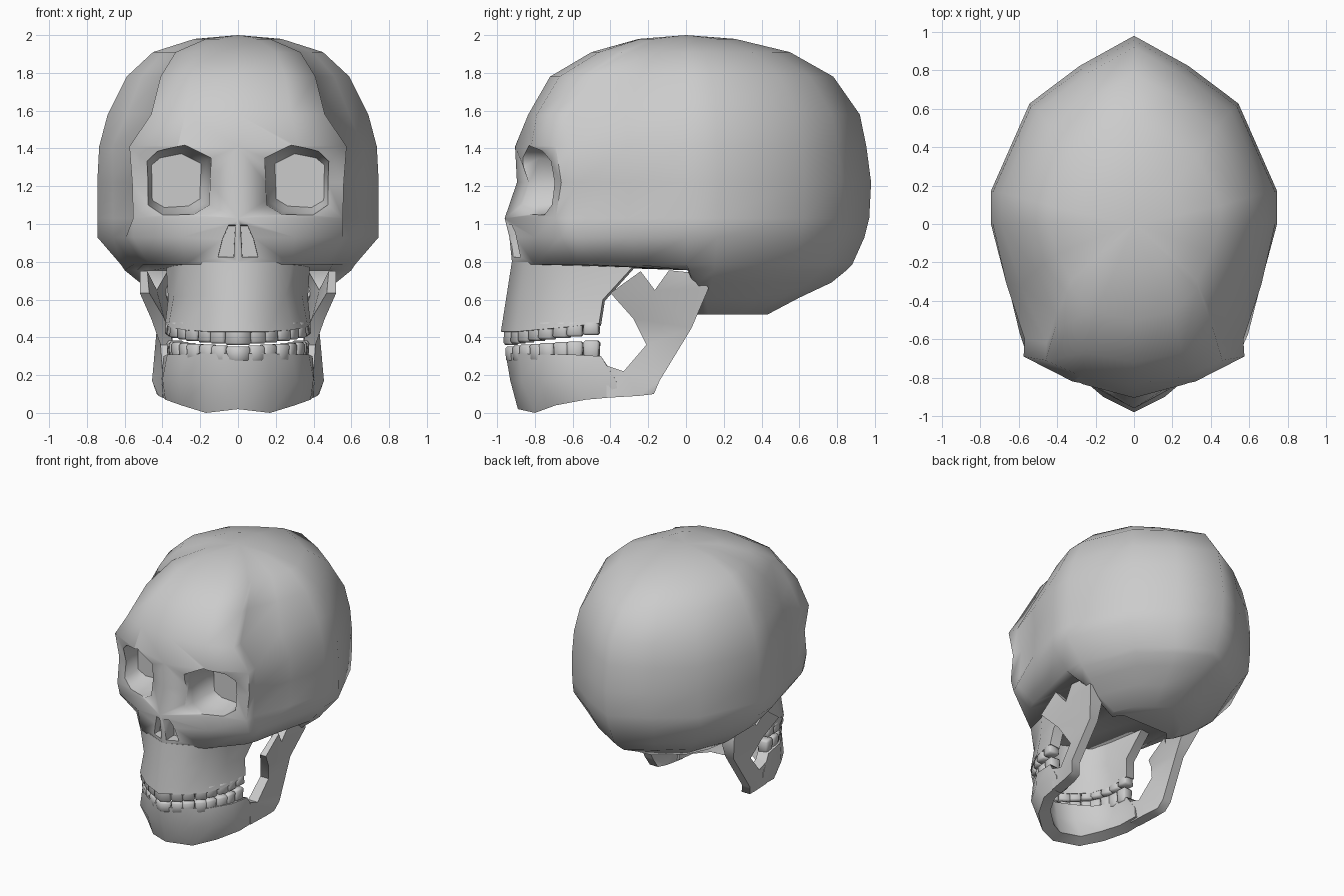
import bpy, bmesh
from mathutils import Vector, Matrix

if "Cube" in bpy.data.objects:
    bpy.data.objects.remove(bpy.data.objects["Cube"])


def make(name, verts, faces):
    bm = bmesh.new()
    vs = [bm.verts.new(v) for v in verts]
    for f in faces:
        bm.faces.new([vs[i] for i in f])
    me = bpy.data.meshes.new(name)
    bm.to_mesh(me)
    bm.free()
    ob = bpy.data.objects.new(name, me)
    bpy.context.collection.objects.link(ob)
    return ob


def activate(ob):
    bpy.ops.object.select_all(action='DESELECT')
    ob.select_set(True)
    bpy.context.view_layer.objects.active = ob


def smooth(ob, angle=1.15):
    activate(ob)
    bpy.ops.object.shade_smooth_by_angle(angle=angle)


def loft(name, rings, tip=None):
    # skin closed rings, cap the first ring, then cap the last one or fan it to a tip
    n, m = len(rings[0]), len(rings)
    verts = [p for r in rings for p in r]
    faces = [(i*n+j, i*n+(j+1) % n, (i+1)*n+(j+1) % n, (i+1)*n+j)
             for i in range(m-1) for j in range(n)]
    faces.append(tuple(reversed(range(n))))
    if tip:
        verts.append(tip)
        faces += [((m-1)*n+j, (m-1)*n+(j+1) % n, m*n) for j in range(n)]
    else:
        faces.append(tuple(range((m-1)*n, m*n)))
    ob = make(name, verts, faces)
    bm = bmesh.new()
    bm.from_mesh(ob.data)
    bmesh.ops.recalc_face_normals(bm, faces=bm.faces)
    bm.to_mesh(ob.data)
    bm.free()
    return ob


def cut(ob, cutter):
    md = ob.modifiers.new("cut", 'BOOLEAN')
    md.operation, md.solver, md.object = 'DIFFERENCE', 'EXACT', cutter
    activate(ob)
    bpy.ops.object.modifier_apply(modifier=md.name)
    bpy.data.objects.remove(cutter)


# Cranium: z, front y, cheek x/y, temple x/y, half width, back y
rows = [
    (0.52, 0.12, 0.10, 0.12, 0.20, 0.12, 0.28, 0.43),
    (0.61, 0.10, 0.15, 0.10, 0.30, 0.10, 0.42, 0.60),
    (0.69, 0.08, 0.20, 0.08, 0.38, 0.08, 0.52, 0.77),
    (0.755, 0.02, 0.25, 0.02, 0.45, 0.02, 0.60, 0.85),
    (0.785, -0.92, 0.28, -0.80, 0.47, -0.58, 0.62, 0.88),
    (0.93, -0.935, 0.30, -0.80, 0.555, -0.66, 0.745, 0.945),
    (1.03, -0.96, 0.30, -0.79, 0.555, -0.69, 0.745, 0.97),
    (1.22, -0.895, 0.30, -0.77, 0.56, -0.66, 0.745, 0.98),
    (1.41, -0.905, 0.32, -0.82, 0.575, -0.69, 0.735, 0.955),
    (1.58, -0.835, 0.28, -0.79, 0.46, -0.71, 0.69, 0.92),
    (1.78, -0.72, 0.25, -0.67, 0.41, -0.54, 0.59, 0.78),
    (1.91, -0.50, 0.20, -0.46, 0.33, -0.34, 0.45, 0.55),
    (1.98, -0.25, 0.10, -0.24, 0.17, -0.17, 0.23, 0.26)]
rings = []
for z, yf, x1, y1, x2, y2, w, yb in rows:
    k = 1.07 if z < 1.0 else 0.99      # cheekbones flare, temples sink
    half = [(0, yf), (x1, y1), (x2, y2), (x2*k, y2*0.87),
            (x2+0.56*(w-x2), y2*0.45), (w, max(0, y2*0.8)), (w, max(0.175*yb, y2)),
            (0.73*w, 0.64*yb), (0.38*w, 0.84*yb), (0, yb)]
    ring = half + [(-x, y) for x, y in half[-2:0:-1]]
    rings.append([(x, y, z) for x, y in ring])
cranium = loft("cranium", rings, (0, 0, 2.0))

# Eye sockets and nose openings
socket = [(0.15, 1.10), (0.23, 1.05), (0.40, 1.04), (0.485, 1.09),
          (0.49, 1.34), (0.43, 1.39), (0.28, 1.42), (0.14, 1.35)]
nostril = [(0.02, 0.82), (0.11, 0.82), (0.085, 0.92), (0.05, 1.0), (0.012, 1.0)]
for s in (1, -1):
    for outline, cx, cz, steps in (
            (socket, 0.36, 1.23, ((-1.1, 1.03), (-0.78, 0.98), (-0.68, 0.9), (-0.58, 0.75))),
            (nostril, 0.05, 0.9, ((-1.1, 1.0), (-0.82, 0.9)))):
        rr = [[(s*(cx+(x-cx)*k), y, cz+(z-cz)*k) for x, z in outline] for y, k in steps]
        cut(cranium, loft("cutter", rr))
smooth(cranium)


def arch_wall(name, rows, thick):
    # curved wall, mirrored across x and thickened inwards
    full = [[(-x, y, z) for x, y, z in r[:0:-1]] + r for r in rows]
    n = len(full[0])
    ob = make(name, [p for r in full for p in r],
              [(i*n+j, i*n+j+1, (i+1)*n+j+1, (i+1)*n+j)
               for i in range(len(rows)-1) for j in range(n-1)])
    md = ob.modifiers.new("thick", 'SOLIDIFY')
    md.thickness, md.offset = thick, -1
    activate(ob)
    bpy.ops.object.modifier_apply(modifier=md.name)
    smooth(ob)


# Upper jaw
arch = [(0, -0.98), (0.16, -0.90), (0.29, -0.79), (0.37, -0.63), (0.385, -0.46)]
arch_wall("upper_jaw", [
    [(x, y, z) for (x, y), z in zip(arch, (0.43, 0.43, 0.44, 0.455, 0.475))],
    [(0, -0.95, 0.62), (0.15, -0.88, 0.62), (0.25, -0.80, 0.62), (0.34, -0.62, 0.62), (0.37, -0.44, 0.60)],
    [(0, -0.922, 0.80), (0.15, -0.86, 0.80), (0.29, -0.79, 0.80), (0.34, -0.60, 0.80), (0.38, -0.28, 0.775)]], 0.08)

# Lower jaw body
arch_wall("lower_jaw", [
    [(0, -0.89, 0.02), (0.17, -0.80, 0.0), (0.30, -0.69, 0.04), (0.385, -0.53, 0.07), (0.40, -0.36, 0.085)],
    [(0, -0.93, 0.17), (0.17, -0.87, 0.17), (0.31, -0.76, 0.17), (0.40, -0.60, 0.18), (0.405, -0.37, 0.17)],
    [(0, -0.955, 0.315), (0.16, -0.88, 0.315), (0.285, -0.77, 0.31), (0.375, -0.62, 0.31), (0.395, -0.45, 0.30)]], 0.09)

# Jaw branches: y, z, outer x, thickness
branch = [(-0.42, 0.08, 0.40, 0.08), (-0.25, 0.09, 0.42, 0.08), (-0.17, 0.10, 0.43, 0.07),
          (-0.14, 0.17, 0.455, 0.07), (0.03, 0.45, 0.43, 0.07), (0.12, 0.66, 0.50, 0.13),
          (0.06, 0.74, 0.50, 0.15), (-0.09, 0.755, 0.50, 0.13), (-0.165, 0.65, 0.49, 0.06),
          (-0.24, 0.75, 0.52, 0.04), (-0.40, 0.635, 0.52, 0.05), (-0.28, 0.50, 0.46, 0.07),
          (-0.21, 0.36, 0.41, 0.07), (-0.33, 0.22, 0.40, 0.08), (-0.42, 0.25, 0.40, 0.09)]
for s, side in ((1, "right"), (-1, "left")):
    ob = loft("jaw_branch_" + side,
              [[(s*(x-d*k), y, z) for y, z, x, d in branch] for k in (1, 0)])
    bm = bmesh.new()
    bm.from_mesh(ob.data)
    bmesh.ops.triangulate(bm, faces=[f for f in bm.faces if len(f.verts) > 4])
    bm.to_mesh(ob.data)
    bm.free()
    smooth(ob)


# Teeth along the arch
def along(t):
    pts = [Vector(p) for p in arch]
    lens = [(b-a).length for a, b in zip(pts, pts[1:])]
    d = t*sum(lens)
    for a, b, l in zip(pts, pts[1:], lens):
        if d <= l:
            return a+(b-a)*(d/l), (b-a)/l
        d -= l
    return pts[-1], (pts[-1]-pts[-2]).normalized()


def teeth(name, root, tip_front, tip_back, inset, count=8):
    bm = bmesh.new()
    for i in range(count):
        t = (i+0.5)/count
        p, d = along(t)
        p = p + Vector((-d.y, d.x))*inset
        tip = tip_front+(tip_back-tip_front)*t
        for s in (1, -1):
            across = Vector((s*d.x, d.y, 0))
            out = Vector((s*d.y, -d.x, 0))
            m = Matrix((across, out, (0, 0, 1))).transposed()
            size = Vector((0.088, 0.06+0.03*t, abs(root-tip)))
            for v in bmesh.ops.create_cube(bm, size=1)['verts']:
                k = 0.88 if (v.co.z > 0) == (root > tip) else 1.0
                c = Vector((v.co.x*size.x*k, v.co.y*size.y*k, v.co.z*size.z))
                v.co = m @ c + Vector((s*p.x, p.y, (root+tip)/2))
    bmesh.ops.recalc_face_normals(bm, faces=bm.faces)
    bmesh.ops.bevel(bm, geom=bm.edges[:], offset=0.012, segments=1, affect='EDGES')
    me = bpy.data.meshes.new(name)
    bm.to_mesh(me)
    bm.free()
    ob = bpy.data.objects.new(name, me)
    bpy.context.collection.objects.link(ob)
    smooth(ob)


teeth("upper_teeth", 0.49, 0.355, 0.415, 0.04)
teeth("lower_teeth", 0.27, 0.35, 0.385, 0.05)
